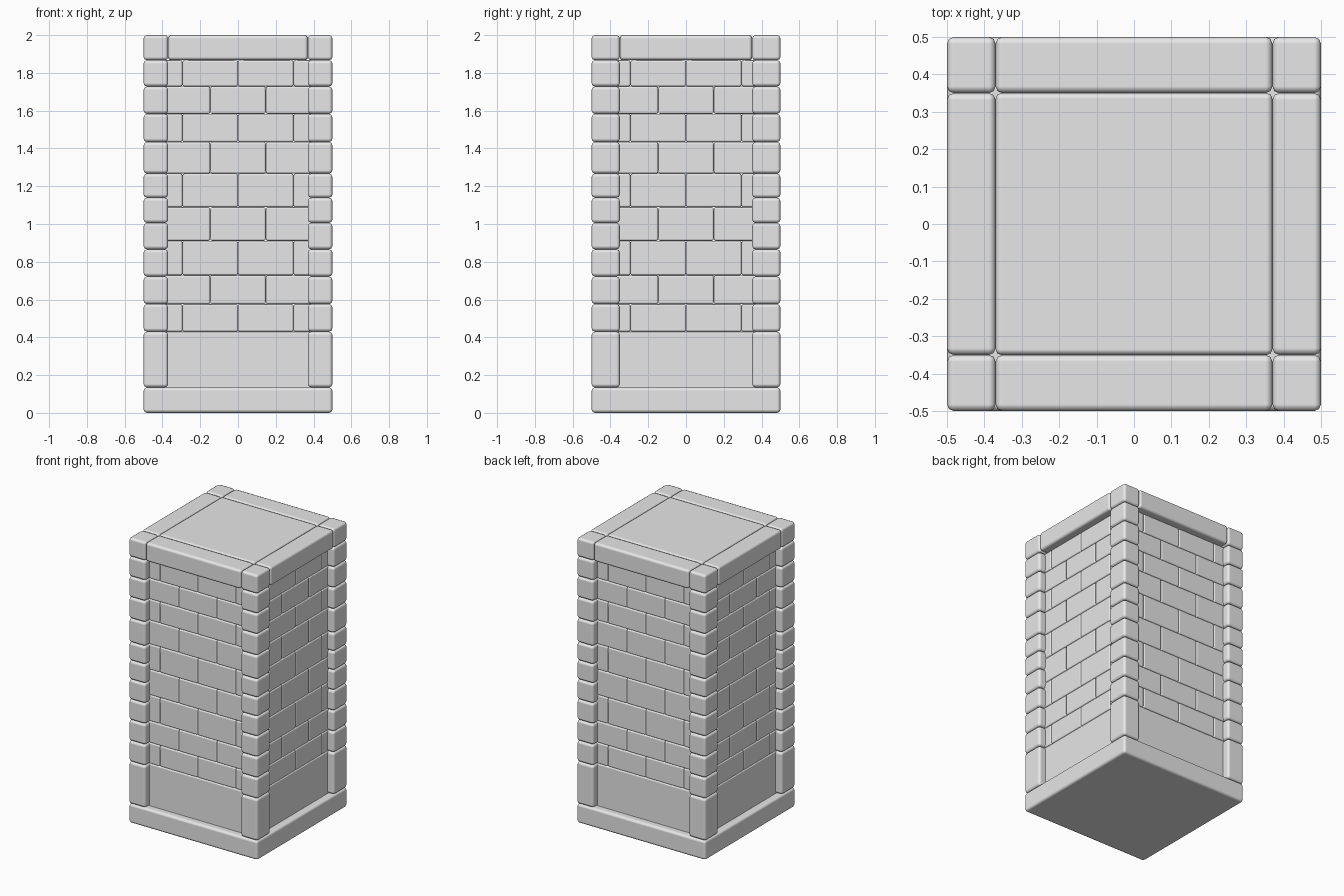
import bpy
import bmesh
from mathutils import Matrix, Vector

cube = bpy.data.objects.get("Cube")
if cube:
    bpy.data.objects.remove(cube, do_unlink=True)

stone = bpy.data.materials.new("grey stone")
stone.use_nodes = True
grey = (0.8, 0.8, 0.8, 1.0)
stone.diffuse_color = grey
stone.node_tree.nodes["Principled BSDF"].inputs["Base Color"].default_value = grey


def blocks(name, boxes, bevel):
    """Make one object from boxes given as (low corner, high corner)."""
    bm = bmesh.new()
    for low, high in boxes:
        low, high = Vector(low), Vector(high)
        size = Matrix.Diagonal((high - low).to_4d())
        bmesh.ops.create_cube(bm, size=1, matrix=Matrix.Translation((low + high) / 2) @ size)
    mesh = bpy.data.meshes.new(name)
    bm.to_mesh(mesh)
    bm.free()
    mesh.materials.append(stone)
    obj = bpy.data.objects.new(name, mesh)
    bpy.context.collection.objects.link(obj)
    mesh.shade_smooth()
    mod = obj.modifiers.new("worn edges", 'BEVEL')
    mod.width = bevel
    mod.segments = 2
    mod.harden_normals = True
    return obj


HALF = 0.5       # outer half width
WALL = 0.45      # outer half width of the recessed walls
INNER = 0.35     # inner half width of the walls
CX, CY = 0.37, 0.35   # inner edges of the corner stones
PLINTH, SKIRT, CAP, TOP = 0.135, 0.43, 1.867, 2.0

# Base slab and the plain skirting above it
blocks("base_slab", [((-HALF, -HALF, 0), (HALF, HALF, PLINTH))], 0.018)
blocks("base_skirting", [((-WALL, -WALL, PLINTH - 0.02), (WALL, WALL, SKIRT))], 0.01)

# Corner stones stacked at the four corners
levels = [PLINTH, SKIRT, 0.576, 0.722, 0.866, 1.006, 1.139,
          1.267, 1.434, 1.583, 1.728, CAP, TOP]
for side_x, x0, x1 in (("left", CX, HALF), ("right", -HALF, -CX)):
    for side_y, y0, y1 in (("front", -HALF, -CY), ("back", CY, HALF)):
        stones = [((x0, y0, a), (x1, y1, b)) for a, b in zip(levels, levels[1:])]
        blocks(f"{side_y}_{side_x}_corner_stones", stones, 0.018)

# Brick walls in running bond, alternate courses shifted by half a brick
courses = [SKIRT, 0.576, 0.728, 0.911, 1.089, 1.267, 1.434, 1.583, 1.728, CAP]
BRICK, END = 0.294, 0.43
spans = []
for row, (a, b) in enumerate(zip(courses, courses[1:])):
    shift = BRICK / 2 if row % 2 else 0
    joints = [i * BRICK + shift for i in range(-2, 3)]
    cuts = [-END] + [j for j in joints if abs(j) < END - 0.02] + [END]
    spans += [(s, e, a, b) for s, e in zip(cuts, cuts[1:])]

for name, lo, hi in (("front", -WALL, -INNER), ("back", INNER, WALL)):
    blocks(f"{name}_bricks", [((s, lo, a), (e, hi, b)) for s, e, a, b in spans], 0.01)
for name, lo, hi in (("right", -WALL, -INNER), ("left", INNER, WALL)):
    blocks(f"{name}_bricks", [((lo, s, a), (hi, e, b)) for s, e, a, b in spans], 0.01)

# Cap beams between the corner stones, and the top plate
blocks("front_cap_beam", [((-CX, -HALF, CAP), (CX, -CY, TOP))], 0.018)
blocks("back_cap_beam", [((-CX, CY, CAP), (CX, HALF, TOP))], 0.018)
blocks("left_cap_beam", [((CX, -CY, CAP), (HALF, CY, TOP))], 0.018)
blocks("right_cap_beam", [((-HALF, -CY, CAP), (-CX, CY, TOP))], 0.018)
blocks("top_plate", [((-CX, -CY, CAP), (CX, CY, TOP))], 0.015)
